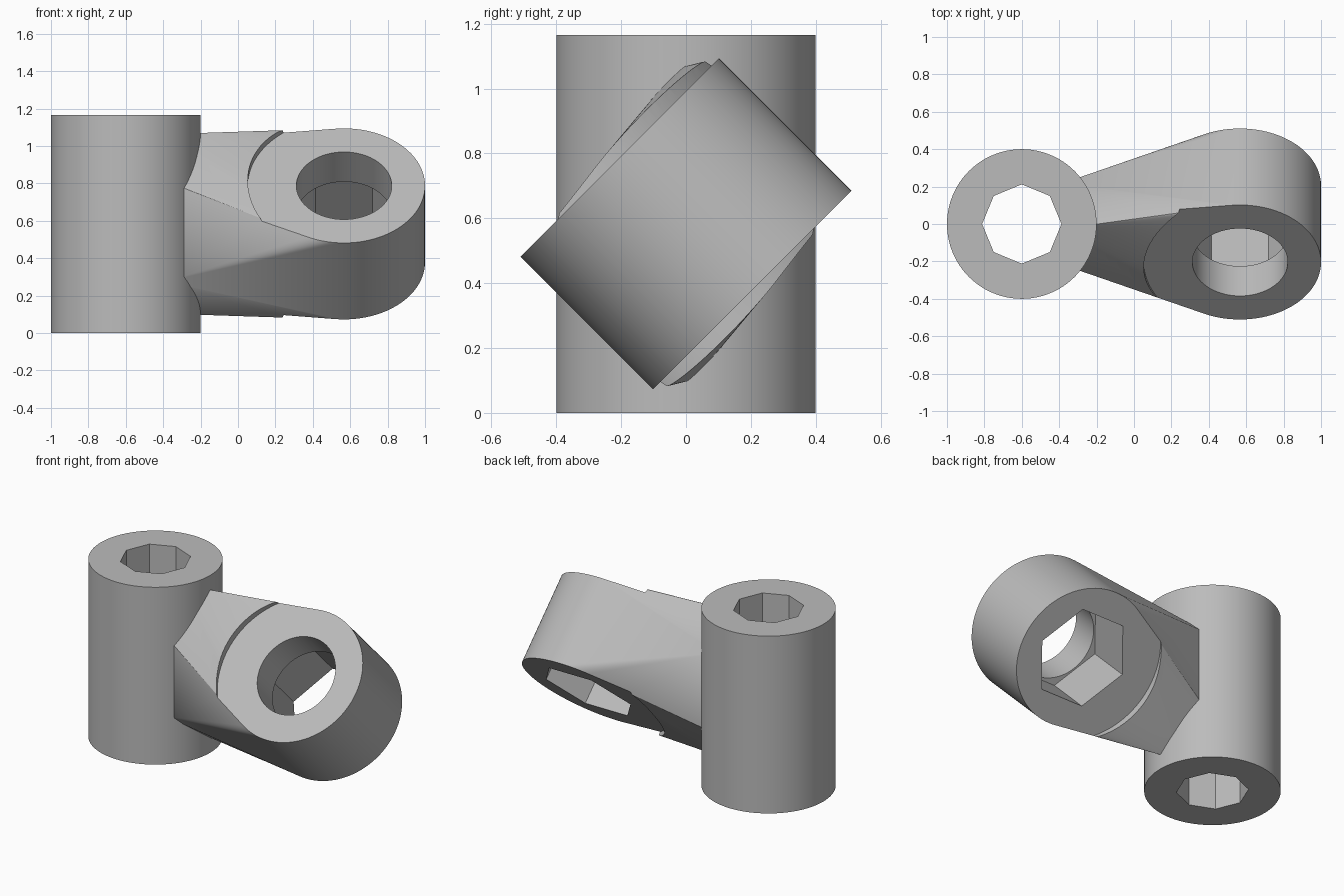
import bpy
import bmesh
import math
from mathutils import Matrix, Vector

if "Cube" in bpy.data.objects:
    bpy.data.objects.remove(bpy.data.objects["Cube"])

# Single grey plastic
grey = bpy.data.materials.new("grey")
grey.use_nodes = True
colour = (0.5, 0.5, 0.5, 1)
grey.diffuse_color = colour
grey.node_tree.nodes["Principled BSDF"].inputs["Base Color"].default_value = colour


def finish(name, bm, frame):
    bmesh.ops.transform(bm, matrix=frame, verts=bm.verts[:])
    bmesh.ops.recalc_face_normals(bm, faces=bm.faces[:])
    mesh = bpy.data.meshes.new(name)
    bm.to_mesh(mesh)
    bm.free()
    mesh.materials.append(grey)
    obj = bpy.data.objects.new(name, mesh)
    bpy.context.collection.objects.link(obj)
    return obj


def circle(radius, z, sides):
    turn = 2 * math.pi / sides
    return [Vector((radius * math.cos(i * turn), radius * math.sin(i * turn), z))
            for i in range(sides)]


def prism(name, radius, low, high, sides, frame):
    bm = bmesh.new()
    base = bm.faces.new([bm.verts.new(p) for p in circle(radius, low, sides)])
    top = bmesh.ops.extrude_face_region(bm, geom=[base])["geom"]
    verts = [v for v in top if isinstance(v, bmesh.types.BMVert)]
    bmesh.ops.translate(bm, verts=verts, vec=(0, 0, high - low))
    return finish(name, bm, frame)


def cut(obj, cutters):
    for cutter in cutters:
        cutter.hide_render = True
        mod = obj.modifiers.new("cut", 'BOOLEAN')
        mod.operation = 'DIFFERENCE'
        mod.solver = 'EXACT'
        mod.object = cutter
    graph = bpy.context.evaluated_depsgraph_get()
    mesh = bpy.data.meshes.new_from_object(obj.evaluated_get(graph))
    obj.modifiers.clear()
    obj.data = mesh
    for cutter in cutters:
        bpy.data.objects.remove(cutter)


def smooth(obj):
    bpy.ops.object.select_all(action='DESELECT')
    obj.select_set(True)
    bpy.context.view_layer.objects.active = obj
    bpy.ops.object.shade_smooth_by_angle(angle=math.radians(20))


# Upright sleeve with an eight-sided bore
upright = Matrix.Translation((-0.6, 0, 0))
sleeve = prism("upright_sleeve", 0.4, 0, 1.165, 96, upright)
cut(sleeve, [prism("bore_cutter", 0.212, -0.1, 1.3, 8, upright)])
smooth(sleeve)

# Tilted eye and tapering arm: hull from the eye to a section inside the sleeve
centre = Vector((0.567, 0, 0.583))
tilt = Matrix.Translation(centre) @ Matrix.Rotation(math.radians(45), 4, 'X')
half, eye_radius = 0.29, 0.433
bm = bmesh.new()
for z in (-half, half):
    for p in circle(eye_radius, z, 96):
        bm.verts.new(tilt @ p)
for y, z in ((-0.217, 0.229), (-0.026, 0.48), (-0.217, -0.308)):
    for side in (1, -1):
        bm.verts.new((-0.385, side * y, centre.z + side * z))
hull = bmesh.ops.convex_hull(bm, input=bm.verts[:])
spare = {v for v in hull["geom_interior"] + hull["geom_unused"]
         if isinstance(v, bmesh.types.BMVert)}
bmesh.ops.delete(bm, geom=list(spare), context='VERTS')
bmesh.ops.dissolve_limit(bm, angle_limit=0.002, verts=bm.verts[:], edges=bm.edges[:])
arm = finish("tilted_eye_arm", bm, Matrix.Identity(4))

# Washer clearances, round bolt hole and hexagonal nut pocket
cut(arm, [
    prism("front_clearance", 0.515, half - 0.001, 0.6, 96, tilt),
    prism("back_clearance", 0.515, -0.6, 0.001 - half, 96, tilt),
    prism("bolt_cutter", 0.255, 0.05, 0.7, 64, tilt),
    prism("nut_cutter", 0.306, -0.7, 0.064, 6, tilt),
])
smooth(arm)
